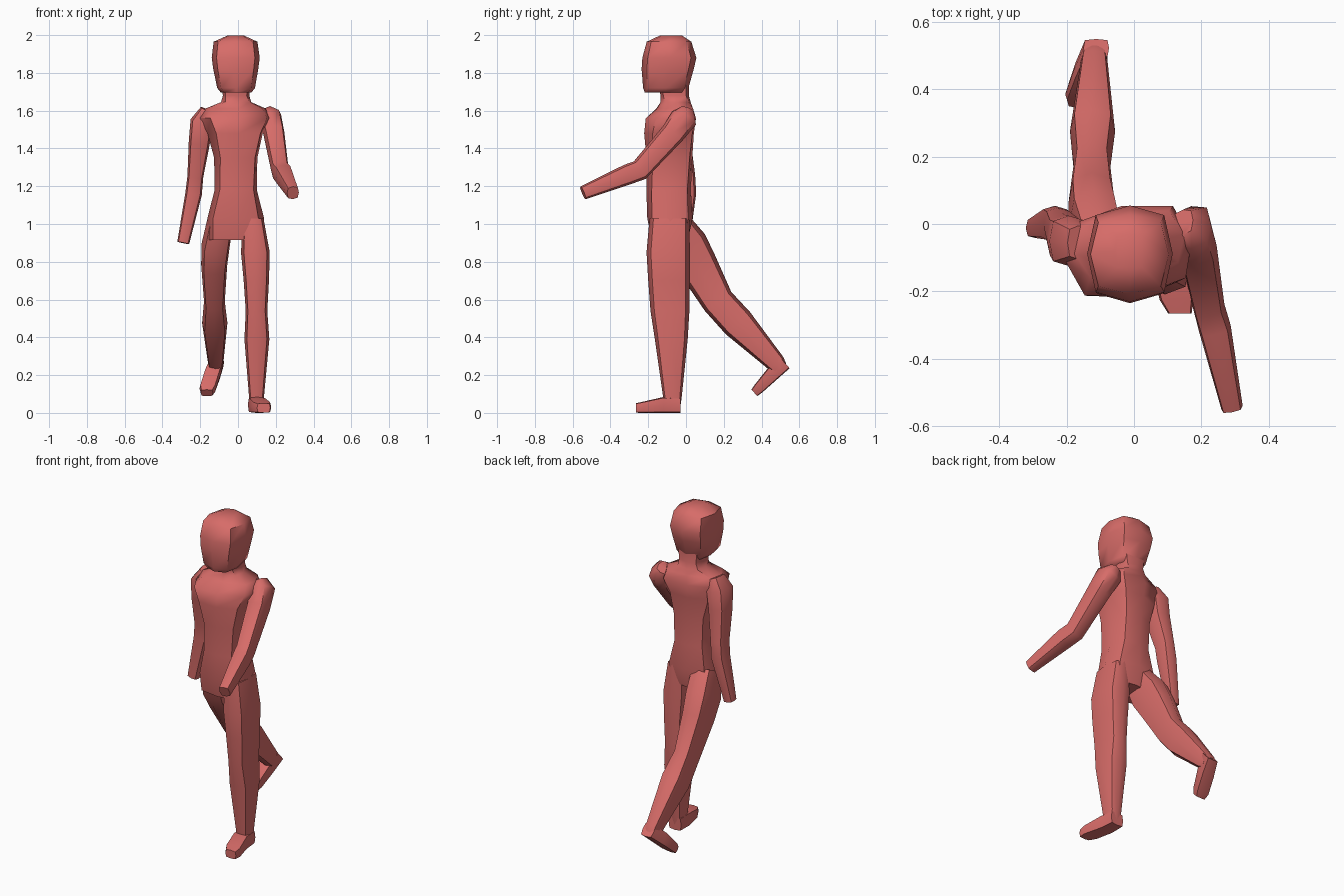
import bpy, bmesh, math
from mathutils import Vector, Matrix

skin = bpy.data.materials.new("rose")
skin.diffuse_color = (0.68, 0.15, 0.14, 1)


def loft(name, rings, axis=None, diag=0.8):
    """Eight-sided loft. Each ring: x, y, z, half width, half depth, optional yaw."""
    bm = bmesh.new()
    pts = [Vector(r[:3]) for r in rings]
    loops = []
    for i, r in enumerate(rings):
        if axis:
            t = Vector(axis)
        else:
            dirs = [(pts[j + 1] - pts[j]).normalized()
                    for j in (i - 1, i) if 0 <= j < len(pts) - 1]
            t = sum(dirs, Vector()).normalized()
        side = Vector((1, 0, 0))
        if len(r) > 5:
            side = Matrix.Rotation(math.radians(r[5]), 3, 'Z') @ side
        a = (side - t * t.dot(side)).normalized()
        b = t.cross(a)
        loop = []
        for k in range(8):
            s = diag / math.sqrt(0.5) if k % 2 else 1
            u, v = math.cos(k * math.pi / 4) * s, math.sin(k * math.pi / 4) * s
            loop.append(bm.verts.new(pts[i] + a * u * r[3] + b * v * r[4]))
        loops.append(loop)
    for lo, hi in zip(loops, loops[1:]):
        for k in range(8):
            n = (k + 1) % 8
            bm.faces.new((lo[k], lo[n], hi[n], hi[k]))
    bm.faces.new(loops[0][::-1])
    bm.faces.new(loops[-1])
    bmesh.ops.recalc_face_normals(bm, faces=bm.faces)
    me = bpy.data.meshes.new(name)
    bm.to_mesh(me)
    bm.free()
    me.materials.append(skin)
    ob = bpy.data.objects.new(name, me)
    bpy.context.collection.objects.link(ob)
    bpy.context.view_layer.objects.active = ob
    ob.select_set(True)
    bpy.ops.object.shade_smooth_by_angle(angle=math.radians(55))
    ob.select_set(False)


UP = (0, 0, 1)

# torso, twisting towards the shoulders, running into the neck
loft("torso", [
    (-0.013, -0.085, 0.915, 0.150, 0.095),
    (-0.012, -0.085, 1.03, 0.150, 0.120),
    (-0.012, -0.092, 1.18, 0.112, 0.118, 3),
    (-0.012, -0.088, 1.35, 0.115, 0.122, 6),
    (-0.015, -0.090, 1.48, 0.148, 0.133, 9),
    (-0.015, -0.080, 1.56, 0.190, 0.135, 10),
    (-0.013, -0.060, 1.61, 0.165, 0.095, 10),
    (-0.010, -0.055, 1.645, 0.080, 0.080, 6),
    (-0.010, -0.060, 1.68, 0.070, 0.075),
    (-0.010, -0.065, 1.75, 0.080, 0.080),
], UP)

# head
loft("head", [
    (-0.010, -0.110, 1.695, 0.080, 0.108),
    (-0.010, -0.107, 1.72, 0.100, 0.120),
    (-0.012, -0.097, 1.82, 0.119, 0.138),
    (-0.012, -0.088, 1.88, 0.127, 0.143),
    (-0.013, -0.090, 1.965, 0.116, 0.118),
    (-0.012, -0.080, 1.997, 0.045, 0.060),
], UP)

# arm swinging forward
loft("forward_arm", [
    (0.145, 0.005, 1.60, 0.035, 0.040),
    (0.170, -0.010, 1.56, 0.062, 0.072),
    (0.190, -0.070, 1.48, 0.056, 0.064),
    (0.222, -0.245, 1.285, 0.047, 0.056),
    (0.240, -0.310, 1.262, 0.048, 0.054),
    (0.291, -0.545, 1.165, 0.032, 0.036),
])

# arm hanging down
loft("hanging_arm", [
    (-0.165, -0.055, 1.605, 0.035, 0.050),
    (-0.193, -0.050, 1.54, 0.060, 0.075),
    (-0.205, -0.040, 1.43, 0.056, 0.066),
    (-0.226, -0.005, 1.25, 0.042, 0.054),
    (-0.235, 0.002, 1.16, 0.044, 0.052),
    (-0.290, -0.012, 0.90, 0.032, 0.030),
])

# standing leg and foot
loft("standing_leg", [
    (0.080, -0.088, 1.03, 0.055, 0.105),
    (0.092, -0.094, 0.85, 0.076, 0.115),
    (0.097, -0.090, 0.70, 0.067, 0.110),
    (0.098, -0.085, 0.54, 0.057, 0.103),
    (0.100, -0.078, 0.39, 0.066, 0.087),
    (0.098, -0.072, 0.09, 0.040, 0.050),
    (0.098, -0.072, 0.03, 0.040, 0.042),
], UP)
loft("standing_foot", [
    (0.096, -0.030, 0.040, 0.042, 0.040),
    (0.100, -0.120, 0.042, 0.048, 0.042),
    (0.126, -0.225, 0.030, 0.050, 0.030),
    (0.136, -0.265, 0.026, 0.035, 0.025),
], (0, -1, 0), 0.88)

# trailing leg and foot
loft("trailing_leg", [
    (-0.095, -0.065, 1.01, 0.070, 0.085),
    (-0.118, 0.000, 0.89, 0.075, 0.115),
    (-0.126, 0.060, 0.785, 0.069, 0.106),
    (-0.125, 0.170, 0.590, 0.055, 0.086),
    (-0.123, 0.275, 0.475, 0.067, 0.087),
    (-0.118, 0.480, 0.260, 0.040, 0.050),
    (-0.116, 0.505, 0.235, 0.036, 0.036),
])
loft("trailing_foot", [
    (-0.112, 0.522, 0.266, 0.038, 0.040),
    (-0.135, 0.456, 0.205, 0.044, 0.038),
    (-0.160, 0.385, 0.130, 0.044, 0.029),
    (-0.165, 0.362, 0.106, 0.032, 0.023),
], (0, -0.74, -0.67), 0.88)
